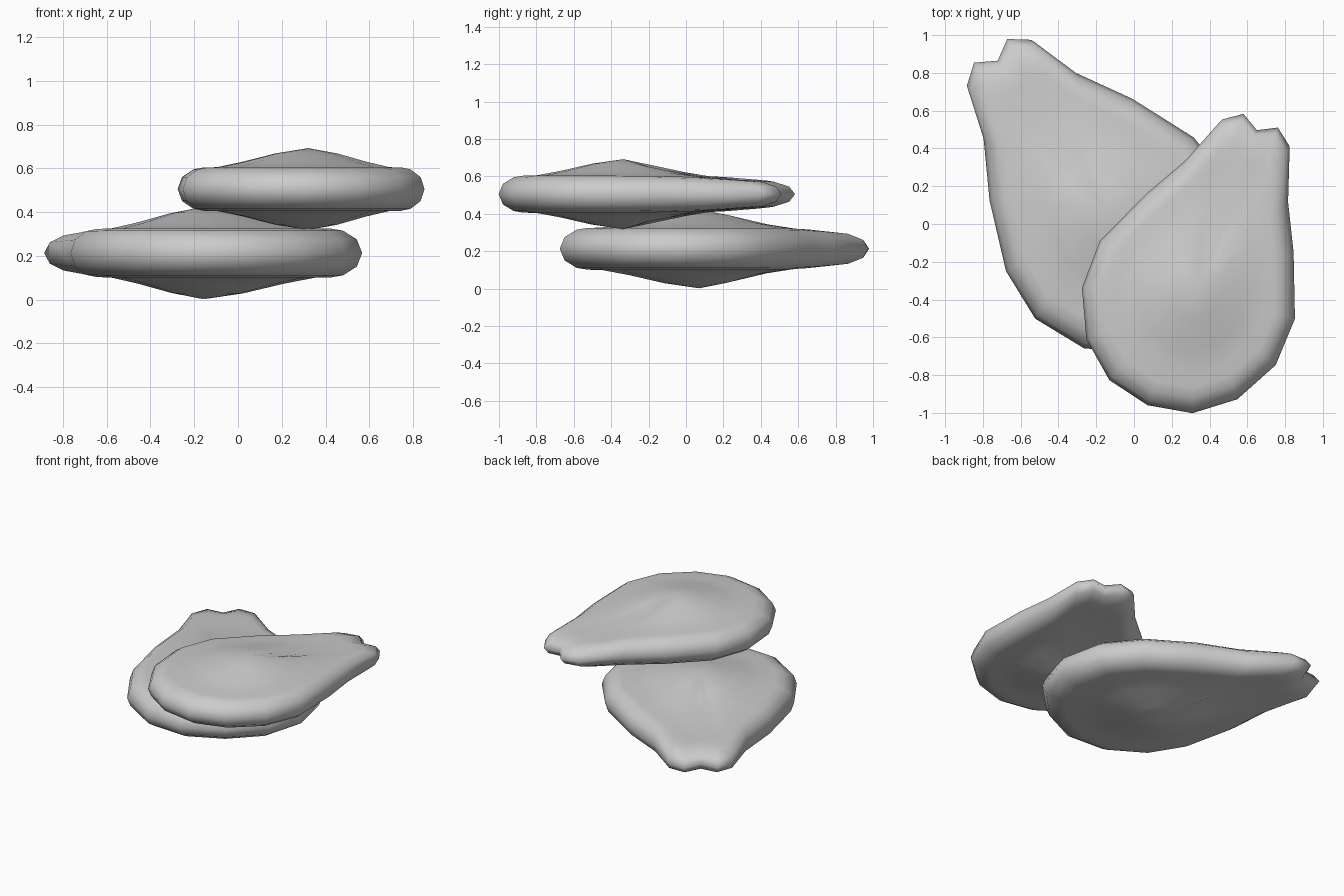
import bpy
import bmesh
from mathutils import Vector

if "Cube" in bpy.data.objects:
    bpy.data.objects.remove(bpy.data.objects["Cube"], do_unlink=True)

# One plain grey for both seeds
grey = bpy.data.materials.new("seed grey")
grey.use_nodes = True
colour = (0.6, 0.6, 0.6, 1)
grey.diffuse_color = colour
grey.node_tree.nodes["Principled BSDF"].inputs["Base Color"].default_value = colour

# Section from rim to crown: (outline scale, height)
SECTION = [(1, 0), (.966, .055), (.88, .09), (.8, .099),
           (.7, .1), (.5, .125), (.25, .163)]
CROWN = .187


def seed(name, half, notch, end, centre, axis, z, thickness):
    """Flattened seed: half outline as (half width, distance along the axis)."""
    axis = Vector(axis).normalized()
    side = Vector((axis.y, -axis.x))
    middle = Vector(centre)
    outline = [(0, notch)] + half + [(0, end)] + [(-w, a) for w, a in reversed(half)]
    mid = middle.dot(axis)
    tip = half[0][1] - mid
    bm = bmesh.new()

    def ring(scale, height):
        verts = []
        for w, a in outline:
            along = a - mid
            # The rim gets thinner towards the notched tip
            thin = 1 - .27 * max(0, along / tip) ** 3
            p = middle + (side * w + axis * along) * scale
            verts.append(bm.verts.new((p.x, p.y, z + height * thin * thickness)))
        return verts

    def bridge(a, b):
        for i in range(len(a)):
            j = (i + 1) % len(a)
            bm.faces.new((a[i], a[j], b[j], b[i]))

    # Upper and lower halves share the widest ring
    rim = ring(*SECTION[0])
    for sign in (1, -1):
        last = rim
        for scale, height in SECTION[1:]:
            new = ring(scale, sign * height)
            bridge(last, new)
            last = new
        crown = bm.verts.new((middle.x, middle.y, z + sign * CROWN * thickness))
        for i, v in enumerate(last):
            bm.faces.new((v, last[(i + 1) % len(last)], crown))
    bmesh.ops.recalc_face_normals(bm, faces=bm.faces)

    mesh = bpy.data.meshes.new(name)
    bm.to_mesh(mesh)
    bm.free()
    mesh.materials.append(grey)
    mesh.shade_smooth()
    bpy.context.collection.objects.link(bpy.data.objects.new(name, mesh))


# Upper seed, tip towards the back left
seed("upper_seed",
     [(.098, .756), (.193, .686), (.294, .409), (.418, .176), (.556, -.151),
      (.552, -.417), (.43, -.66), (.237, -.816)],
     .702, -.865, (.32, -.335), (.37, .93), .505, 1)

# Lower seed, tip towards the back right
seed("lower_seed",
     [(.108, 1.187), (.21, 1.109), (.3, .83), (.464, .545), (.61, .19),
      (.63, -.105), (.51, -.384), (.29, -.56)],
     1.123, -.61, (-.157, .071), (-.58, .815), .213, 1.13)
